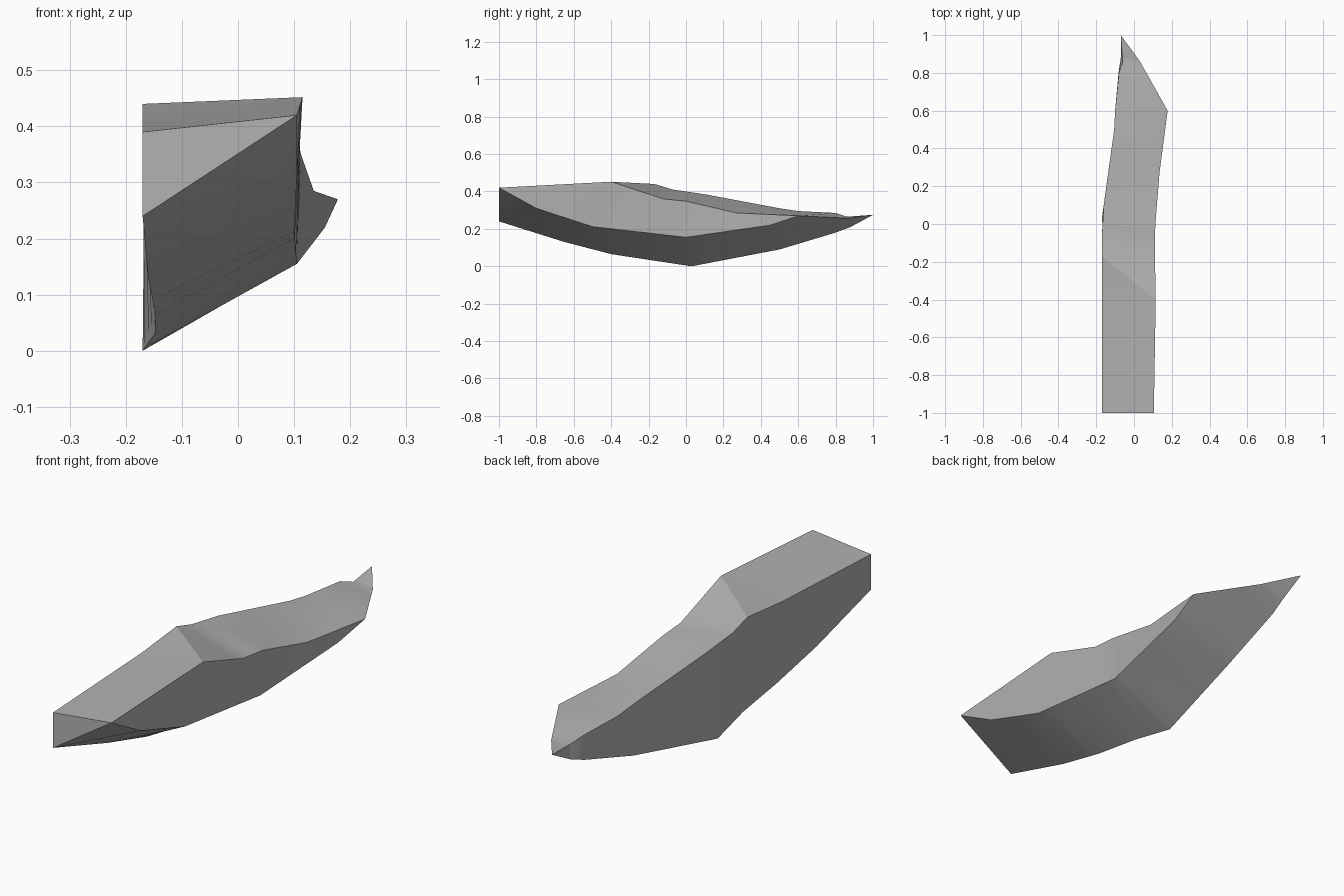
import bpy
import bmesh
from math import radians

default_cube = bpy.data.objects.get("Cube")
if default_cube:
    bpy.data.objects.remove(default_cube, do_unlink=True)


def make_material(name, color):
    material = bpy.data.materials.new(name)
    material.use_nodes = True
    material.diffuse_color = color
    shader = material.node_tree.nodes["Principled BSDF"]
    shader.inputs["Base Color"].default_value = color
    shader.inputs["Roughness"].default_value = 0.9
    return material


def sample(rail, y):
    """Point on a rail of (y, x, z) knots at the given y."""
    for (y0, x0, z0), (y1, x1, z1) in zip(rail, rail[1:]):
        if y <= y1:
            t = (y - y0) / (y1 - y0)
            return (x0 + (x1 - x0) * t, y, z0 + (z1 - z0) * t)
    return (rail[-1][1], y, rail[-1][2])


# The four long edges of the shard, each from the blunt end to the tip
top_outer = [(-1, -.17, .39), (-.4, -.17, .417), (-.17, -.17, .44),
             (-.07, -.17, .41), (.1, -.16, .385), (.5, -.105, .31),
             (.6, -.1, .295), (.8, -.08, .285), (.86, -.06, .265),
             (1, -.07, .275)]
top_inner = [(-1, .105, .42), (-.4, .115, .452), (-.12, .11, .36),
             (0, .113, .348), (.27, .135, .285), (.6, .178, .27),
             (.86, .032, .257), (1, -.07, .275)]
low_inner = [(-1, .105, .42), (-.8, .105, .31), (-.5, .1, .212),
             (0, .105, .155), (.45, .155, .22), (.6, .178, .27),
             (.86, .032, .257), (1, -.07, .275)]
low_outer = [(-1, -.17, .24), (-.65, -.16, .13), (-.4, -.147, .065),
             (-.17, -.148, .03), (.03, -.17, 0), (.5, -.105, .09),
             (.8, -.082, .18), (.88, -.07, .21), (1, -.07, .275)]
rails = (top_outer, top_inner, low_inner, low_outer)

# Shard body: skin the rails section by section
stations = sorted({knot[0] for rail in rails for knot in rail})
bm = bmesh.new()
sections = [[bm.verts.new(sample(rail, y)) for rail in rails] for y in stations]
for near, far in zip(sections, sections[1:]):
    for i in range(len(rails)):
        j = (i + 1) % len(rails)
        bm.faces.new((near[i], near[j], far[i]))
        bm.faces.new((near[j], far[j], far[i]))
bm.faces.new(sections[0])
bmesh.ops.remove_doubles(bm, verts=bm.verts, dist=0.001)
bmesh.ops.recalc_face_normals(bm, faces=bm.faces)

mesh = bpy.data.meshes.new("stone_shard")
bm.to_mesh(mesh)
bm.free()
shard = bpy.data.objects.new("stone_shard", mesh)
bpy.context.collection.objects.link(shard)
mesh.materials.append(make_material("stone grey", (.45, .45, .45, 1)))

# Soft facets with crisp long edges
bpy.ops.object.select_all(action='DESELECT')
shard.select_set(True)
bpy.context.view_layer.objects.active = shard
bpy.ops.object.shade_smooth_by_angle(angle=radians(30))
